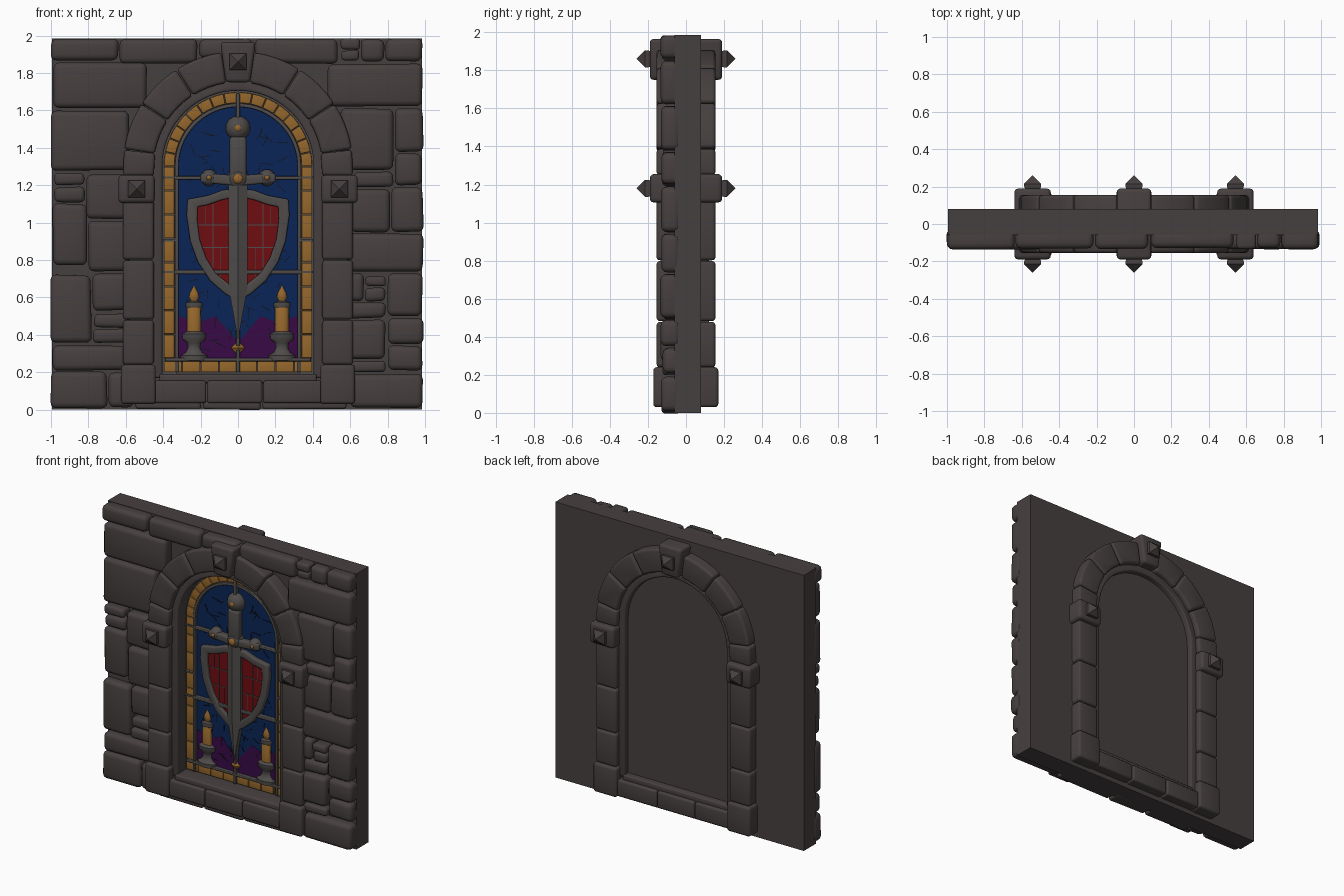
import bpy, bmesh, math, random
from mathutils import Matrix

if "Cube" in bpy.data.objects:
    bpy.data.objects.remove(bpy.data.objects["Cube"])
random.seed(4)

def material(name, r, g, b):
    m = bpy.data.materials.new(name)
    m.diffuse_color = (r, g, b, 1)
    m.use_nodes = True
    m.node_tree.nodes["Principled BSDF"].inputs["Base Color"].default_value = m.diffuse_color
    return m

STONE = material("dark stone", .062, .051, .050)
LEAD = material("grey lead", .078, .072, .069)
GOLD = material("amber glass", .30, .135, .025)
BLUE = material("blue glass", .003, .018, .092)
RED = material("red glass", .155, .004, .005)
PURPLE = material("purple glass", .040, .003, .062)
CRACK = material("crack black", .005, .006, .012)
CZ = 1.30  # height of the arch centre

def finish(name, bm, mat, angle=40):
    bmesh.ops.recalc_face_normals(bm, faces=bm.faces[:])
    me = bpy.data.meshes.new(name)
    bm.to_mesh(me)
    bm.free()
    me.materials.append(mat)
    ob = bpy.data.objects.new(name, me)
    bpy.context.collection.objects.link(ob)
    bpy.ops.object.select_all(action='DESELECT')
    ob.select_set(True)
    bpy.context.view_layer.objects.active = ob
    bpy.ops.object.shade_smooth_by_angle(angle=math.radians(angle))
    return ob

def prisms(name, polys, y0, y1, mat, bevel=0.0, vary=0.0):
    """Extrude x-z outlines from y0 (front) to y1 with rounded edges."""
    bm = bmesh.new()
    for poly in polys:
        f = y0 + random.uniform(-vary, vary)
        a = [bm.verts.new((x, f, z)) for x, z in poly]
        b = [bm.verts.new((x, y1, z)) for x, z in poly]
        faces = [bm.faces.new(a), bm.faces.new(b[::-1])]
        n = len(a)
        for i in range(n):
            j = (i + 1) % n
            faces.append(bm.faces.new((a[j], a[i], b[i], b[j])))
        bmesh.ops.recalc_face_normals(bm, faces=faces)
        if bevel:
            bm.normal_update()
            xs, zs = [p[0] for p in poly], [p[1] for p in poly]
            off = min(bevel, .3 * min(max(xs) - min(xs), max(zs) - min(zs)))
            edges = {e for fc in faces for e in fc.edges if e.calc_face_angle(0) > .6}
            bmesh.ops.bevel(bm, geom=list(edges), offset=off, segments=3,
                            profile=.5, affect='EDGES', clamp_overlap=True)
    return finish(name, bm, mat)

def hulls(name, sets, mat):
    bm = bmesh.new()
    for pts in sets:
        bmesh.ops.convex_hull(bm, input=[bm.verts.new(p) for p in pts])
    return finish(name, bm, mat, 25)

def rect(x0, x1, z0, z1, j=0.0):
    r = lambda: random.uniform(-j, j)
    return [(x0 + r(), z0 + r()), (x1 + r(), z0 + r()), (x1 + r(), z1 + r()), (x0 + r(), z1 + r())]

def arc(r, a0, a1, n):
    return [(r * math.cos(math.radians(a0 + (a1 - a0) * i / n)),
             CZ + r * math.sin(math.radians(a0 + (a1 - a0) * i / n))) for i in range(n + 1)]

def wedge(r0, r1, a0, a1, n=4):
    return arc(r1, a0, a1, n) + arc(r0, a1, a0, n)

def both(polys):
    return polys + [[(-x, z) for x, z in p] for p in polys]

def window(r, zb, n=32):
    return [(r, zb)] + arc(r, 0, 180, n) + [(-r, zb)]

def ring(r0, r1, zb):
    return window(r1, zb) + window(r0, zb)[::-1]

def turned(name, profile, mat, squash=.6, y=-.066):
    """Lathed part, flattened in depth, one on each side of the window."""
    bm = bmesh.new()
    for cx in (-.235, .235):
        rows = [[bm.verts.new((cx + r * math.cos(t * math.pi / 8), y + squash * r * math.sin(t * math.pi / 8), z))
                 for t in range(16)] for r, z in profile]
        for p, q in zip(rows, rows[1:]):
            for i in range(16):
                bm.faces.new((p[i], p[(i + 1) % 16], q[(i + 1) % 16], q[i]))
        bm.faces.new(rows[0])
        bm.faces.new(rows[-1])
    finish(name, bm, mat)

def balls(name, items, mat):
    bm = bmesh.new()
    for x, y, z, rx, ry, rz in items:
        bmesh.ops.create_uvsphere(bm, u_segments=16, v_segments=10, radius=1,
                                  matrix=Matrix.Translation((x, y, z)) @ Matrix.Diagonal((rx, ry, rz, 1)))
    finish(name, bm, mat)

# wall slab: full back layer, front layer with the window recess
prisms("wall_slab_back", [rect(-.995, .985, 0, 1.985)], -.004, .08, STONE)
recess = [(0, .17), (.44, .17)] + arc(.44, 0, 90, 16)
prisms("wall_slab_front", [[(s * w, 0), (s * w, 1.985), (0, 1.985)] + [(s * x, z) for x, z in recess[::-1]] + [(0, 0)]
                           for s, w in ((1, .985), (-1, .995))], -.06, -.004, STONE)

# irregular wall stones on the front only
left = [(-1, -.64, 1.87, 1.98), (-.63, -.22, 1.85, 1.98), (-.21, .08, 1.88, 1.98),
        (-.985, -.49, 1.61, 1.855), (-1, -.58, 1.28, 1.6), (-.98, -.82, 1.2, 1.265),
        (-.98, -.82, 1.11, 1.19), (-.81, -.58, 1.02, 1.26), (-.99, -.81, .77, 1.1),
        (-.8, -.58, .74, 1.01), (-1, -.785, .36, .72), (-.775, -.58, .53, .73),
        (-.77, -.58, .44, .515), (-.775, -.58, .355, .435), (-.99, -.6, .21, .345),
        (-1, -.7, .01, .2), (-.69, -.56, .01, .2)]
right = [(.09, .53, 1.85, 1.98), (.55, .65, 1.925, 1.98), (.55, .65, 1.865, 1.92),
         (.66, .78, 1.86, 1.98), (.79, .985, 1.86, 1.98), (.48, .985, 1.62, 1.85),
         (.55, .83, 1.28, 1.61), (.84, .99, 1.38, 1.61), (.84, .985, 1.2, 1.37),
         (.62, .83, 1.19, 1.27), (.6, .81, .95, 1.18), (.82, .99, .95, 1.19),
         (.58, .99, .74, .94), (.58, .67, .58, .73), (.68, .79, .66, .71),
         (.68, .79, .58, .65), (.8, .985, .5, .73), (.58, .79, .49, .57),
         (.58, .785, .27, .48), (.8, .99, .35, .49), (.8, .985, .21, .34),
         (.58, .79, .2, .26), (.6, .985, .01, .19)]
low = [(-.55, -.2, 0, .05), (-.19, .12, 0, .05), (.13, .58, 0, .05)]
prisms("wall_stones", [rect(*s, j=.004) for s in left + right + low], -.128, -.03, STONE, .03, .008)

# arch surround, passing through the wall
jamb = [rect(.45, .615, a, b) for a, b in ((.24, .478), (.482, .798), (.802, 1.12))]
jamb.append([(.45, 1.25), (.615, 1.25), (.609, 1.388), (.443, 1.37)])
step = (82 - 8.6) / 3
arch = [wedge(.45, .615, 8.6 + step * i + .2, 8.6 + step * (i + 1) - .2) for i in range(3)]
prisms("arch_blocks", both(jamb + arch), -.155, .155, STONE, .018)
prisms("arch_feet", both([rect(.44, .625, .03, .24)]), -.172, .17, STONE, .018)
prisms("spring_blocks", both([rect(.445, .64, 1.105, 1.255)]), -.19, .19, STONE, .022)
prisms("keystone", [[(-.065, 1.75), (.065, 1.75), (.095, 1.965), (-.095, 1.965)]], -.19, .19, STONE, .02)
prisms("inner_moulding", [ring(.405, .46, .17)], -.11, .12, STONE, .01)
prisms("sill_blocks", [rect(a, b, .035, .155) for a, b in ((-.45, -.17), (-.165, .13), (.135, .45))],
       -.15, .15, STONE, .014)
prisms("sill_ledge", [rect(-.42, .42, .14, .19)], -.125, .125, STONE, .012)

# pointed studs on both faces
studs = []
for cx, cz in ((-.542, 1.18), (.542, 1.18), (0, 1.86)):
    for s in (-1, 1):
        pts = [(cx + i * h, s * y, cz + k * h) for h, y in ((.035, .17), (.045, .2), (.045, .215))
               for i in (-1, 1) for k in (-1, 1)]
        studs.append(pts + [(cx, s * .26, cz)])
hulls("pointed_studs", studs, STONE)

# stained glass and its amber border (moved back into the recess at the end)
surround = set(bpy.data.objects)
prisms("blue_glass", [window(.33, .25)], -.066, -.059, BLUE)
half = [(.32, .26), (.32, .5), (.2, .47), (.12, .5), (0, .36), (0, .26)]
prisms("purple_glass", both([half]), -.068, -.059, PURPLE)
border = [rect(.34, .396, .275 + .128 * i + .002, .275 + .128 * (i + 1) - .002) for i in range(8)]
border += [wedge(.34, .396, 11.25 * i + .3, 11.25 * (i + 1) - .3, 2) for i in range(8)]
border += [rect(.004 + .099 * i, .099 * (i + 1), .2, .258) for i in range(4)]
prisms("amber_border", both(border), -.08, -.059, GOLD, .003)
prisms("border_backing", [ring(.33, .408, .19)], -.068, -.059, LEAD)
prisms("border_lead", [ring(.318, .338, .2)], -.088, -.059, LEAD, .004)

# short cracks across the panes
def cracks(name, count, xr, zr, y, keep):
    polys = []
    while len(polys) < count:
        x, z = random.uniform(-xr, xr), random.uniform(*zr)
        if not keep(x, z):
            continue
        t, l, w = random.uniform(0, math.pi), random.uniform(.015, .035), .002
        c, s = math.cos(t), math.sin(t)
        polys.append([(x + c * l * i - s * w * k, z + s * l * i + c * w * k)
                      for i, k in ((-1, -1), (1, -1), (1, 1), (-1, 1))])
    prisms(name, polys, y, -.06, CRACK)
cracks("pane_cracks", 100, .28, (.3, 1.58), -.0695, lambda x, z: z < CZ or math.hypot(x, z - CZ) < .28)

# lead bars
prisms("lead_bars", [rect(-.33, .33, 1.23, 1.248), rect(-.33, .33, .725, .747),
                     rect(-.39, .39, .258, .276), rect(-.01, .01, .2, 1.69)], -.094, -.059, LEAD, .005)
prisms("border_ties", both([rect(.33, .4, z, z + .012) for z in (.73, .9, 1.235)]), -.088, -.059, LEAD)

# shield: raised rim round two red panes, each crossed by thin leads
outer = [(0, 1.18), (.08, 1.175), (.16, 1.145), (.27, 1.125), (.275, 1.04), (.255, .9),
         (.215, .79), (.15, .69), (.07, .62), (0, .58)]
inner = [(.045, 1.13), (.09, 1.12), (.16, 1.095), (.215, 1.085), (.218, 1.02), (.205, .91),
         (.17, .81), (.12, .73), (.045, .67)]
prisms("shield_rim", both([outer + [(0, .67)] + inner[::-1] + [(0, 1.13)]]), -.1, -.059, LEAD, .009)
prisms("shield_red_panes", both([inner]), -.079, -.059, RED)
leads = [rect(.05, .21, .985, .99), rect(.05, .19, .865, .87), rect(.13, .135, .76, 1.1),
         rect(.17, .174, .99, 1.09), rect(.09, .094, .71, .87)]
prisms("shield_thin_leads", both(leads), -.083, -.06, LEAD)

# sword
outline = [(-.05, 1.2), (.05, 1.2), (.052, .66), (-.052, .66), (0, .37)]
hulls("sword_blade", [[(x, y, z) for x, z in outline for y in (-.06, -.1)] +
                      [(0, -.122, 1.2), (0, -.122, .66)]], LEAD)
prisms("sword_grip", [rect(-.045, .045, 1.24, 1.46)], -.118, -.06, LEAD, .018)
prisms("sword_guard", [[(-.2, 1.215), (-.05, 1.2), (.05, 1.2), (.2, 1.215),
                        (.2, 1.265), (.05, 1.255), (-.05, 1.255), (-.2, 1.265)]], -.112, -.06, LEAD, .012)
balls("sword_knobs", [(0, -.07, 1.505, .066, .06, .066), (0, -.075, 1.235, .06, .055, .06),
                      (-.155, -.075, 1.24, .045, .045, .045), (.155, -.075, 1.24, .045, .045, .045)], LEAD)
balls("sword_jewels", [(0, -.12, 1.505, .02, .014, .02), (0, -.125, 1.235, .026, .014, .026),
                       (-.155, -.112, 1.24, .014, .014, .014), (.155, -.112, 1.24, .014, .014, .014)], GOLD)
hulls("lower_diamond", [[(-.038, -.08, .33), (.038, -.08, .33), (0, -.08, .37), (0, -.08, .29),
                         (0, -.105, .33), (0, -.06, .33)]], GOLD)

# candles on stands
turned("candle_stands", [(.07, .262), (.072, .29), (.045, .305), (.032, .33), (.035, .355),
                         (.062, .375), (.064, .405), (.04, .418)], LEAD)
turned("candles", [(.037, .41), (.037, .565), (.025, .575)], GOLD)
turned("candle_collars", [(.04, .545), (.046, .555), (.042, .572), (.02, .58)], LEAD)
turned("candle_flames", [(.012, .575), (.028, .6), (.022, .625), (.003, .66)], GOLD)

# set the window assembly back into the recess
for ob in set(bpy.data.objects) - surround:
    ob.data.transform(Matrix.Translation((0, .055, 0)))
